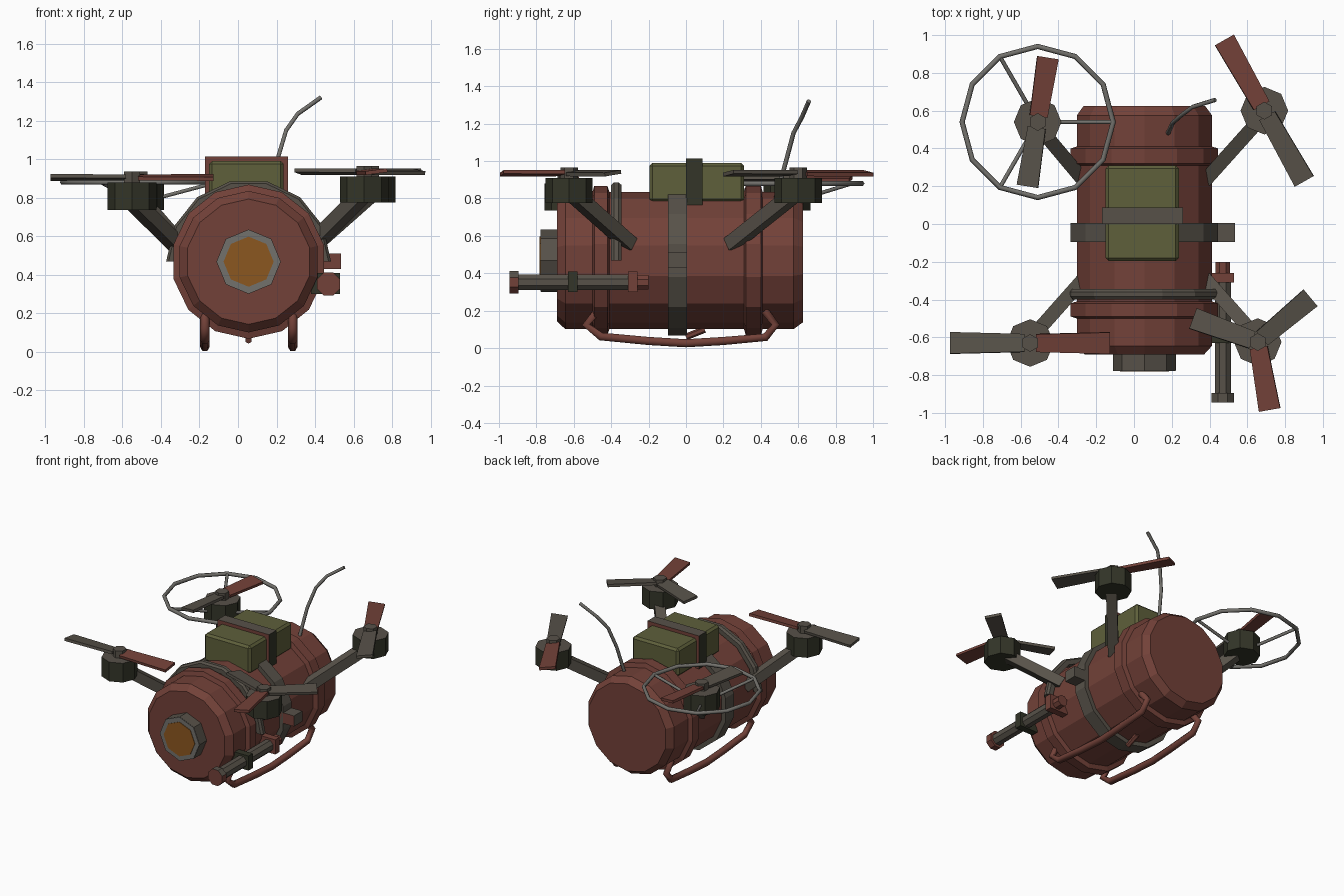
import bpy, bmesh, math
from mathutils import Vector, Matrix

if "Cube" in bpy.data.objects:
    bpy.data.objects.remove(bpy.data.objects["Cube"])


def material(name, rgb):
    m = bpy.data.materials.new(name)
    m.use_nodes = True
    m.diffuse_color = (*rgb, 1)
    m.node_tree.nodes["Principled BSDF"].inputs["Base Color"].default_value = (*rgb, 1)
    return m


RED = material("rust red", (0.17, 0.053, 0.04))
GRAY = material("warm gray", (0.095, 0.083, 0.066))
OLIVE = material("olive green", (0.112, 0.115, 0.043))
DARK = material("dark olive", (0.033, 0.035, 0.021))
AMBER = material("amber glass", (0.26, 0.095, 0.014))
STEEL = material("pale steel", (0.17, 0.165, 0.15))

CX, CZ = 0.055, 0.468   # barrel axis
SIDES = 14


def finish(name, bm, *mats, rule=None):
    bmesh.ops.recalc_face_normals(bm, faces=bm.faces)
    bm.normal_update()
    if rule:
        for f in bm.faces:
            f.material_index = rule(f.normal)
    me = bpy.data.meshes.new(name)
    bm.to_mesh(me)
    bm.free()
    for m in mats:
        me.materials.append(m)
    ob = bpy.data.objects.new(name, me)
    bpy.context.collection.objects.link(ob)
    return ob


def box(name, lo, hi, *mats, rule=None, bevel=0):
    lo, hi = Vector(lo), Vector(hi)
    bm = bmesh.new()
    bmesh.ops.create_cube(bm, size=1, matrix=Matrix.Translation((lo + hi) / 2)
                          @ Matrix.Diagonal((*(hi - lo), 1)))
    if bevel:
        bmesh.ops.bevel(bm, geom=bm.edges[:], offset=bevel, segments=1, affect='EDGES')
    return finish(name, bm, *mats, rule=rule)


def rod(name, a, b, r, sides, *mats, rule=None, turn=0):
    """Prism between two points."""
    a, b = Vector(a), Vector(b)
    d = b - a
    bm = bmesh.new()
    bmesh.ops.create_cone(bm, cap_ends=True, segments=sides, radius1=r, radius2=r, depth=d.length,
                          matrix=Matrix.Translation((a + b) / 2) @ d.to_track_quat('Z', 'Y').to_matrix().to_4x4()
                          @ Matrix.Rotation(turn, 4, 'Z'))
    return finish(name, bm, *mats, rule=rule)


def lathe(name, profile, mat, n=SIDES, start=0.0, sweep=math.tau, band=False):
    """Turn (y, radius) points about the barrel axis."""
    full = sweep > 6.28
    bm = bmesh.new()
    rings = []
    for i in range(n if full else n + 1):
        a = start + sweep * i / n
        rings.append([bm.verts.new((CX + r * math.sin(a), y, CZ + r * math.cos(a))) for y, r in profile])
    m = len(profile)
    for i in range(n):
        p, q = rings[i], rings[(i + 1) % len(rings)]
        for j in range(m if band else m - 1):
            k = (j + 1) % m
            bm.faces.new((p[j], p[k], q[k], q[j]))
    if not full:
        bm.faces.new(rings[0])
        bm.faces.new(rings[-1])
    elif not band:
        bm.faces.new([r[0] for r in rings])
        bm.faces.new([r[-1] for r in rings])
    return finish(name, bm, mat)


def tube(name, pts, r, mat, closed=False):
    cu = bpy.data.curves.new(name, 'CURVE')
    cu.dimensions = '3D'
    cu.bevel_depth = r
    cu.bevel_resolution = 1
    cu.use_fill_caps = True
    sp = cu.splines.new('POLY')
    sp.points.add(len(pts) - 1)
    for p, co in zip(sp.points, pts):
        p.co = (*co, 1)
    sp.use_cyclic_u = closed
    cu.materials.append(mat)
    ob = bpy.data.objects.new(name, cu)
    bpy.context.collection.objects.link(ob)


# Barrel body with two raised hoops
R, H = 0.367, 0.4
lathe("barrel", [(-.69, .325), (-.645, R), (-.5, R), (-.49, H), (-.42, H), (-.41, R),
                 (.31, R), (.32, H), (.4, H), (.41, R), (.575, R), (.625, .33)], RED)
lathe("belly_strap", [(-.095, .35), (-.095, H), (.005, H), (.005, .35)], GRAY, band=True)
lathe("arm_brace", [(-.4, .38), (-.4, .415), (-.385, .428), (-.36, .428), (-.345, .415), (-.345, .38)],
      GRAY, n=7, start=-math.pi / 2, sweep=math.pi, band=True)
rod("belly_peg", (CX, 0, .06), (CX, .1, .1), .018, 6, RED)

# Front lens
rod("lens_rim", (CX, -.775, CZ), (CX, -.68, CZ), .167, 8, GRAY)
rod("lens_bezel", (CX, -.778, CZ), (CX, -.77, CZ), .165, 8, STEEL)
rod("lens_glass", (CX, -.782, CZ), (CX, -.774, CZ), .13, 8, AMBER)

# Battery and its clamp
box("battery", (-.15, -.195, .78), (.237, .31, .99), OLIVE, bevel=.016)
box("battery_clamp", (-.17, 0, .765), (.26, .088, 1.015), GRAY, RED, DARK,
    rule=lambda n: 1 if abs(n.y) > .5 else 2 if abs(n.x) > .5 else 0)

# Side box and side tube
box("strap_buckle", (.42, -.095, .43), (.535, .005, .51), GRAY, RED,
    rule=lambda n: 1 if n.y < -.5 else 0)
TX, TZ = .47, .352
rod("side_tube", (TX, -.92, TZ), (TX, -.3, TZ), .046, 8, GRAY, turn=math.pi / 8)
rod("side_tube_end", (TX, -.31, TZ), (TX, -.2, TZ), .042, 8, RED, turn=math.pi / 8)
rod("tube_nozzle", (TX, -.945, TZ), (TX, -.895, TZ), .064, 8, RED, GRAY, turn=math.pi / 8,
    rule=lambda n: 1 if n.z > .5 else 0)
for label, y, mat in (("front", -.605, DARK), ("rear", -.285, RED)):
    box(label + "_tube_clip", (.38, y - .026, .3), (.53, y + .026, .41), mat)

# Landing skids
for label, x in (("right", -.172), ("left", .284)):
    tube(label + "_skid", [(x, -.47, .2), (x, -.535, .125), (x, -.455, .062), (x, -.2, .038), (x, 0, .026),
                           (x, .2, .038), (x, .425, .058), (x, .48, .125), (x, .42, .2)], .025, RED)

# Antenna
tube("antenna", [(.18, .48, .8), (.205, .535, 1), (.25, .575, 1.15), (.31, .62, 1.235), (.43, .657, 1.32)],
     .012, STEEL)


# Rotors: label, hub x, hub y, base z, top z, blade length, first angle, red blade flags
ROTORS = [
    ("front_right", -.55, -.63, .735, .88, .423, 180, (0, 1)),
    ("rear_right", -.51, .54, .735, .88, .345, 81, (1, 0)),
    ("front_left", .655, -.625, .775, .91, .365, 160, (0, 0, 1)),
    ("rear_left", .69, .6, .775, .91, .43, 119.5, (1, 0)),
]


def blade(name, x, y, z, length, angle, mat):
    bm = bmesh.new()
    place = (Matrix.Translation((x, y, z)) @ Matrix.Rotation(angle, 4, 'Z') @ Matrix.Rotation(.13, 4, 'X'))
    bmesh.ops.create_cube(bm, size=1)
    for v in bm.verts:
        tip = v.co.x > 0
        v.co = place @ Vector((length if tip else .03, v.co.y * (.115 if tip else .095), v.co.z * .02))
    finish(name, bm, mat)


for label, x, y, z0, z1, length, first, reds in ROTORS:
    side = 1 if x > 0 else -1
    fore = 1 if y > 0 else -1
    rod(label + "_motor", (x, y, z0), (x, y, z1), .126, 8, DARK, GRAY,
        rule=lambda n: 1 if n.z > .5 else 0)
    rod(label + "_hub", (x, y, z1 - .01), (x, y, z1 + .055), .047, 6, GRAY)
    foot = (CX + side * .33, .27 * fore - .03, z0 - .22)
    rod(label + "_arm", foot, (x, y - .02 * fore, z0 + .05), .052, 4, GRAY, turn=math.pi / 4)
    for i, red in enumerate(reds):
        a = math.radians(first - 360 * i / len(reds))
        blade(f"{label}_blade_{i + 1}", x, y, z1 + .025, length, a, RED if red else GRAY)

# Guard hoop around one rotor
gx, gy, gz = -.51, .54, .88


def around(r, deg, z):
    a = math.radians(deg)
    return (gx + r * math.cos(a), gy + r * math.sin(a), z)


tube("guard_hoop", [around(.4, 30 * i, gz) for i in range(12)], .014, STEEL, closed=True)
for i in range(3):
    tube(f"guard_spoke_{i + 1}", [around(.1, 120 * i, .8), around(.4, 120 * i, gz)], .011, STEEL)
